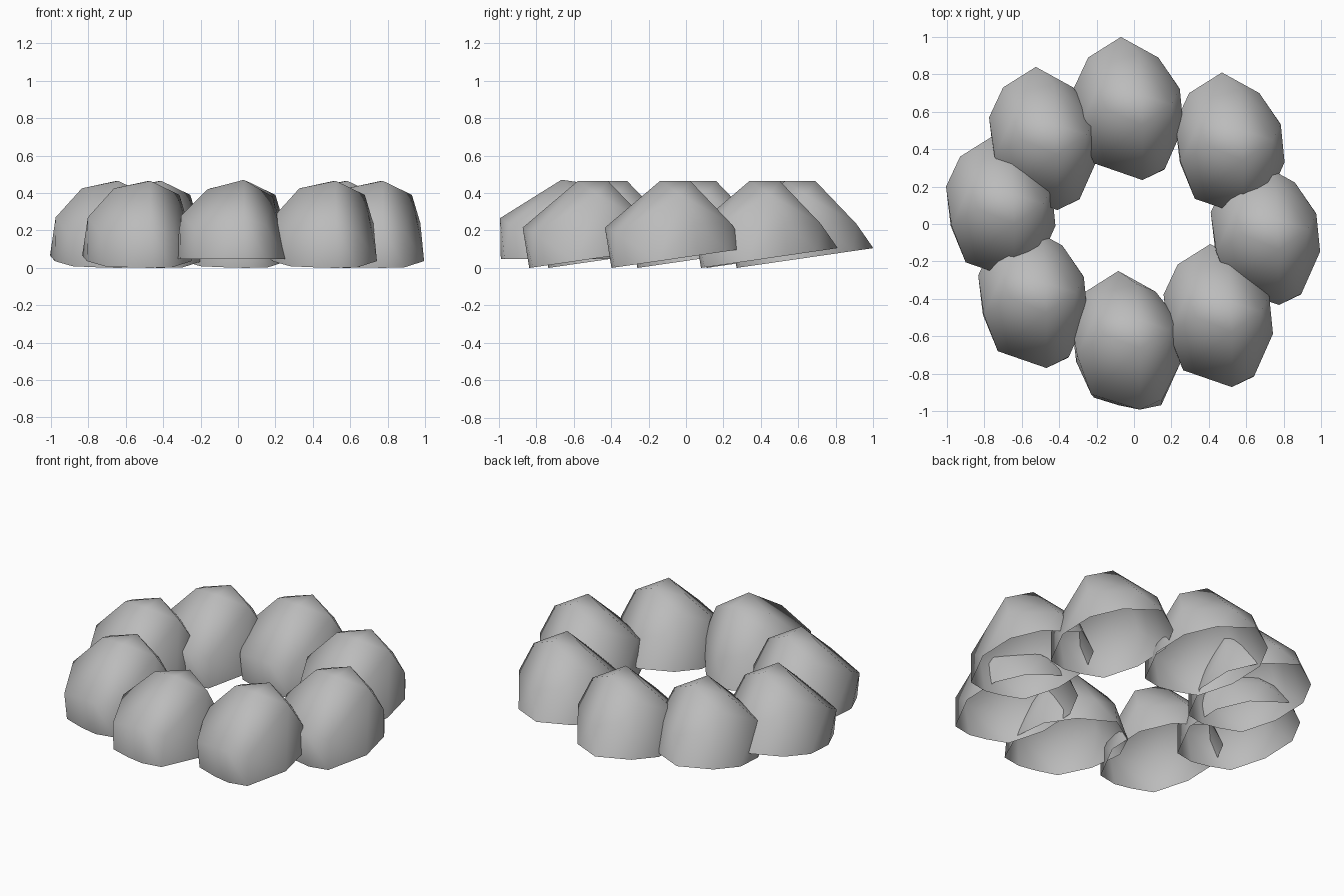
import bpy, bmesh, math
from mathutils import Vector

cube = bpy.data.objects.get("Cube")
if cube:
    bpy.data.objects.remove(cube, do_unlink=True)

# Stone grey
grey = bpy.data.materials.new("stone_grey")
grey.use_nodes = True
COLOR = (0.5, 0.5, 0.5, 1)
grey.diffuse_color = COLOR
grey.node_tree.nodes["Principled BSDF"].inputs["Base Color"].default_value = COLOR

# Outline of the open, slightly tilted base
BASE = [(-.07, 1), (.13, .89), (.24, .73), (.265, .52), (.16, .29), (.04, .27),
        (-.07, .29), (-.2, .33), (-.295, .52), (-.32, .73), (-.245, .89)]
# Brow around the middle, then the crown
BROW = [(.045, .235, .215), (-.215, .325, .165), (-.29, .52, .27), (.165, .295, .185),
        (.245, .72, .24), (.03, .91, .235), (-.15, .86, .285)]
CROWN = [(.045, .53, .465), (.035, .69, .465), (-.15, .61, .425), (.2, .64, .39),
         (-.19, .74, .375)]
PIVOT = Vector((0, .6, .05))


def rock_mesh():
    bm = bmesh.new()
    base = {bm.verts.new((x, y, .145 * (y - .27))) for x, y in BASE}
    for p in BROW + CROWN:
        bm.verts.new(p)
    bmesh.ops.convex_hull(bm, input=bm.verts[:])
    # Leave the underside open
    under = [f for f in bm.faces if all(v in base for v in f.verts)]
    bmesh.ops.delete(bm, geom=under, context='FACES')
    bmesh.ops.recalc_face_normals(bm, faces=bm.faces[:])
    if sum(f.normal.z for f in bm.faces) < 0:
        bmesh.ops.reverse_faces(bm, faces=bm.faces[:])
    bmesh.ops.translate(bm, verts=bm.verts[:], vec=-PIVOT)
    mesh = bpy.data.meshes.new("rock")
    bm.to_mesh(mesh)
    bm.free()
    mesh.materials.append(grey)
    return mesh


# Ring of equally oriented rocks; only the front one sits level
SPOTS = {"back": (0, 0), "back_left": (.54, -.19), "left": (.73, -.668),
         "front_left": (.478, -1.107), "front": (-.014, -1.255),
         "front_right": (-.513, -1.005), "right": (-.685, -.53),
         "back_right": (-.455, -.16)}
mesh = rock_mesh()
for name, (x, y) in SPOTS.items():
    rock = bpy.data.objects.new("rock_" + name, mesh)
    bpy.context.collection.objects.link(rock)
    rock.location = PIVOT + Vector((x, y, 0))
    if name == "front":
        rock.rotation_euler.x = math.radians(-8.3)
    rock.select_set(True)
    bpy.context.view_layer.objects.active = rock
bpy.ops.object.shade_smooth_by_angle(angle=math.radians(55))
